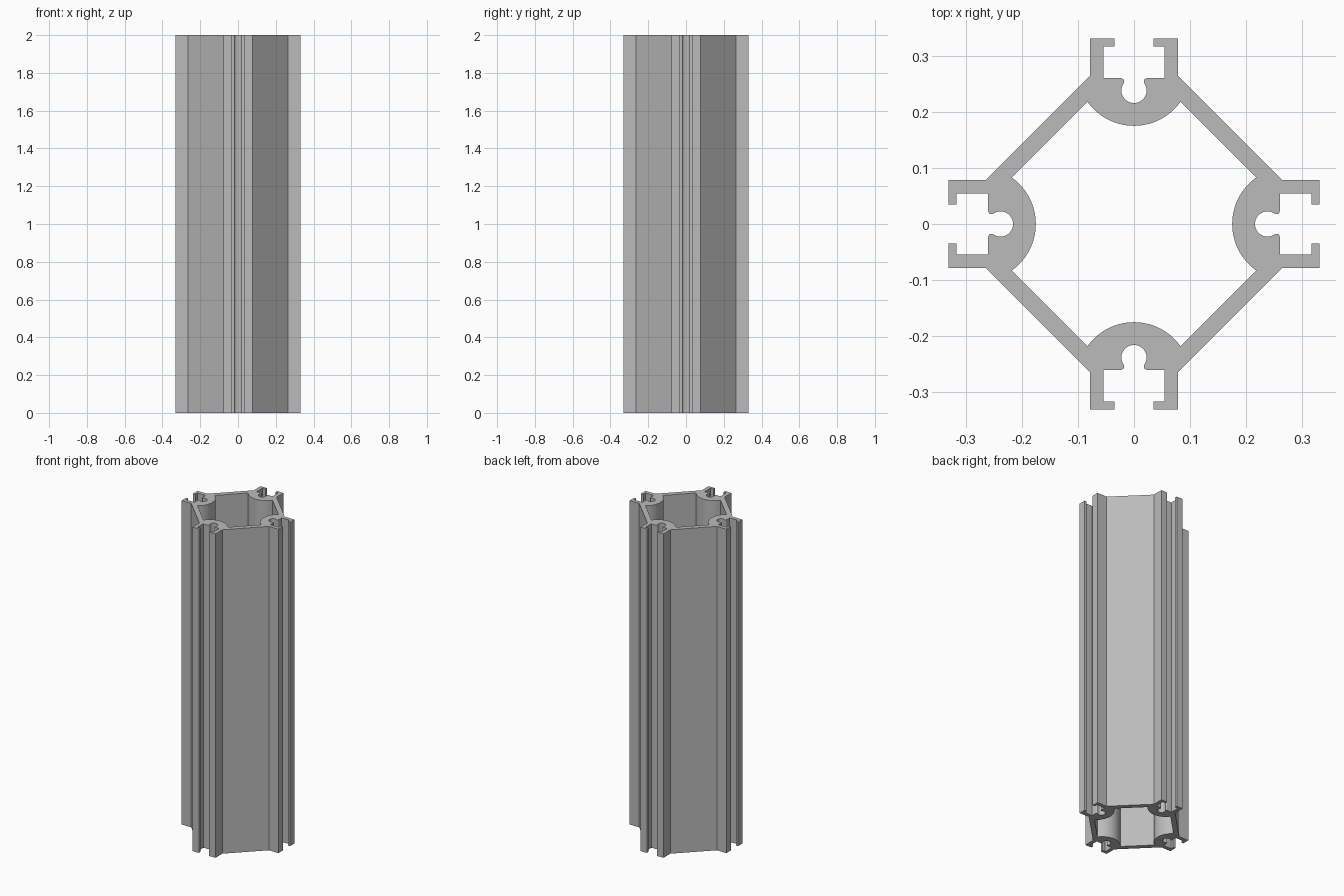
import bpy
import bmesh
from math import sin, cos, pi, radians, atan2
from mathutils import Vector, Matrix

cube = bpy.data.objects.get("Cube")
if cube:
    bpy.data.objects.remove(cube, do_unlink=True)

HEIGHT = 2.0

aluminium = bpy.data.materials.new("grey aluminium")
aluminium.use_nodes = True
colour = (0.5, 0.5, 0.5, 1)
aluminium.diffuse_color = colour
aluminium.node_tree.nodes["Principled BSDF"].inputs["Base Color"].default_value = colour


def arc(cx, cy, r, start, end, steps):
    """Points on an arc, angles in radians."""
    angles = [start + (end - start) * i / steps for i in range(steps + 1)]
    return [(cx + r * cos(a), cy + r * sin(a)) for a in angles]


def mirrored(half):
    """Complete a half outline that starts on the x = 0 axis."""
    return [(-x, y) for x, y in reversed(half[1:])] + half


def four_sides(points):
    """Repeat an outline segment around the centre, clockwise."""
    return [Matrix.Rotation(-k * pi / 2, 2) @ Vector(p) for k in range(4) for p in points]


# Slot outline: round screw channel, rounded lip, hooked flange, wall corner
channel = arc(0, 0.238, 0.0225, -pi / 2, radians(30), 12)
lip = arc(0.0235, 0.254, 0.006, radians(205), radians(90), 6)
flange = [(0.0545, 0.26), (0.0545, 0.316), (0.035, 0.316), (0.035, 0.331),
          (0.078, 0.331), (0.078, 0.265)]
outer = four_sides(mirrored(channel + lip + flange))

# Hollow core: rounded boss behind each slot, joined by straight diagonal walls
boss_y, boss_r = 0.2766, 0.1016
boss = arc(0, boss_y, boss_r, -pi / 2, atan2(0.218 - boss_y, 0.083), 14)
inner = four_sides(mirrored(boss))

# Fill the cross-section and extrude it to full height
bm = bmesh.new()
edges = []
for loop in (outer, inner):
    verts = [bm.verts.new((p.x, p.y, 0)) for p in loop]
    edges += [bm.edges.new((v, verts[i - 1])) for i, v in enumerate(verts)]
bmesh.ops.triangle_fill(bm, edges=edges, use_beauty=True)
result = bmesh.ops.extrude_face_region(bm, geom=bm.faces[:], use_keep_orig=True)
top = [g for g in result["geom"] if isinstance(g, bmesh.types.BMVert)]
bmesh.ops.translate(bm, verts=top, vec=(0, 0, HEIGHT))
bmesh.ops.recalc_face_normals(bm, faces=bm.faces[:])

mesh = bpy.data.meshes.new("slotted_post")
bm.to_mesh(mesh)
bm.free()
mesh.materials.append(aluminium)
post = bpy.data.objects.new("slotted_post", mesh)
bpy.context.collection.objects.link(post)

bpy.ops.object.select_all(action="DESELECT")
post.select_set(True)
bpy.context.view_layer.objects.active = post
bpy.ops.object.shade_smooth_by_angle(angle=radians(30))
